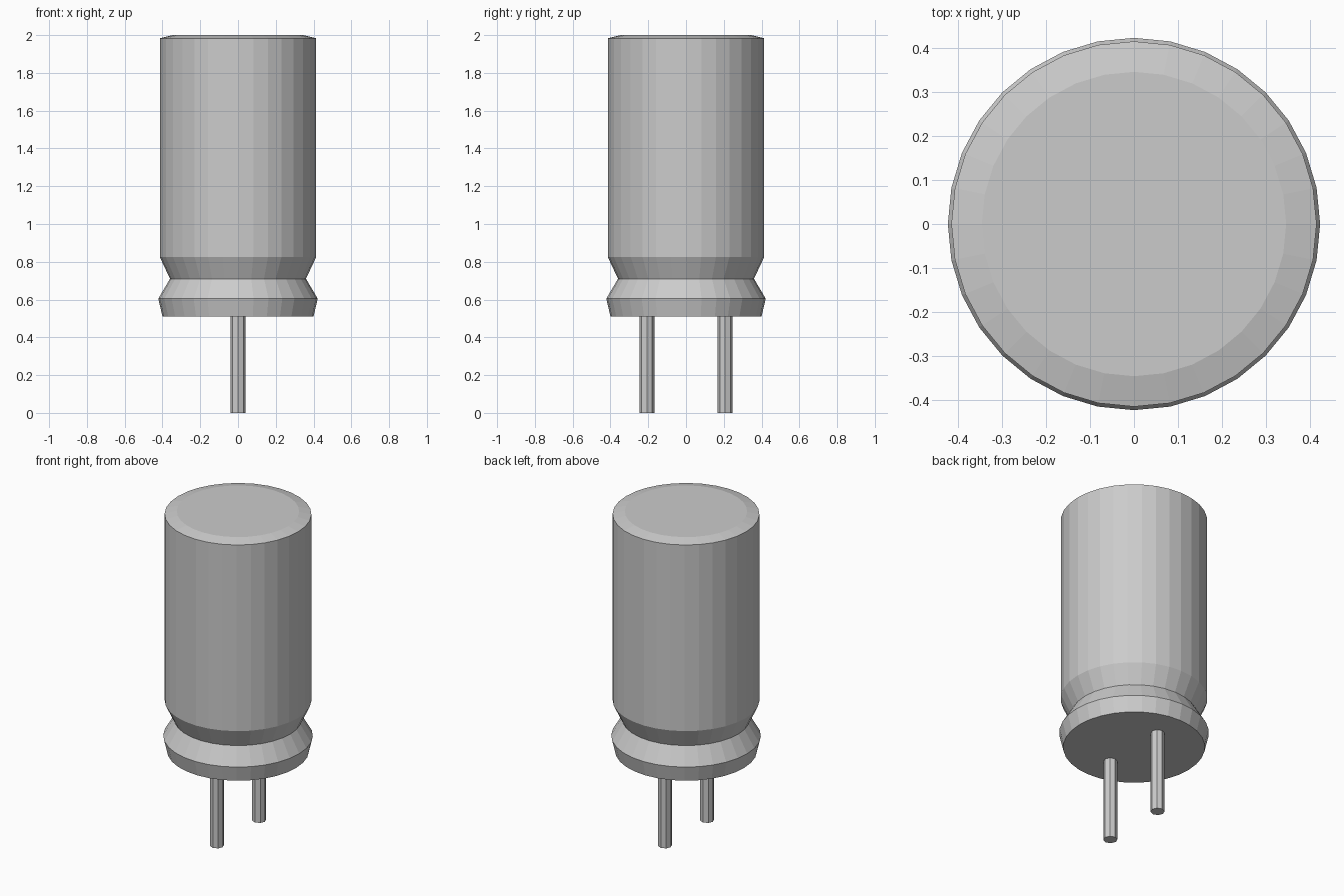
import bpy
import bmesh
from math import cos, sin, tau

cube = bpy.data.objects.get("Cube")
if cube:
    bpy.data.objects.remove(cube, do_unlink=True)

# One plain grey metal for all parts
GREY = (0.6, 0.6, 0.6, 1)
metal = bpy.data.materials.new("grey_metal")
metal.use_nodes = True
metal.diffuse_color = GREY
metal.node_tree.nodes["Principled BSDF"].inputs["Base Color"].default_value = GREY


def lathe(name, profile, sides, location=(0, 0, 0)):
    """Flat-faced solid of revolution from (radius, z) pairs, bottom to top."""
    bm = bmesh.new()
    rings = [[bm.verts.new((r * cos(tau * i / sides), r * sin(tau * i / sides), z))
              for i in range(sides)] for r, z in profile]
    for low, high in zip(rings, rings[1:]):
        for i in range(sides):
            j = (i + 1) % sides
            bm.faces.new((low[i], low[j], high[j], high[i]))
    bm.faces.new(rings[0][::-1])
    bm.faces.new(rings[-1])
    mesh = bpy.data.meshes.new(name)
    bm.to_mesh(mesh)
    bm.free()
    mesh.materials.append(metal)
    obj = bpy.data.objects.new(name, mesh)
    obj.location = location
    bpy.context.collection.objects.link(obj)
    return obj


# Can with flared foot, crimped neck and chamfered top
lathe("can_body", [(0.40, 0.51), (0.422, 0.605), (0.36, 0.71),
                   (0.414, 0.825), (0.414, 1.983), (0.345, 2.0)], 32)

# Two lead pins under the can
for name, side in (("front_pin", -1), ("back_pin", 1)):
    lathe(name, [(0.04, 0), (0.04, 0.52)], 8, (0, side * 0.207, 0))
